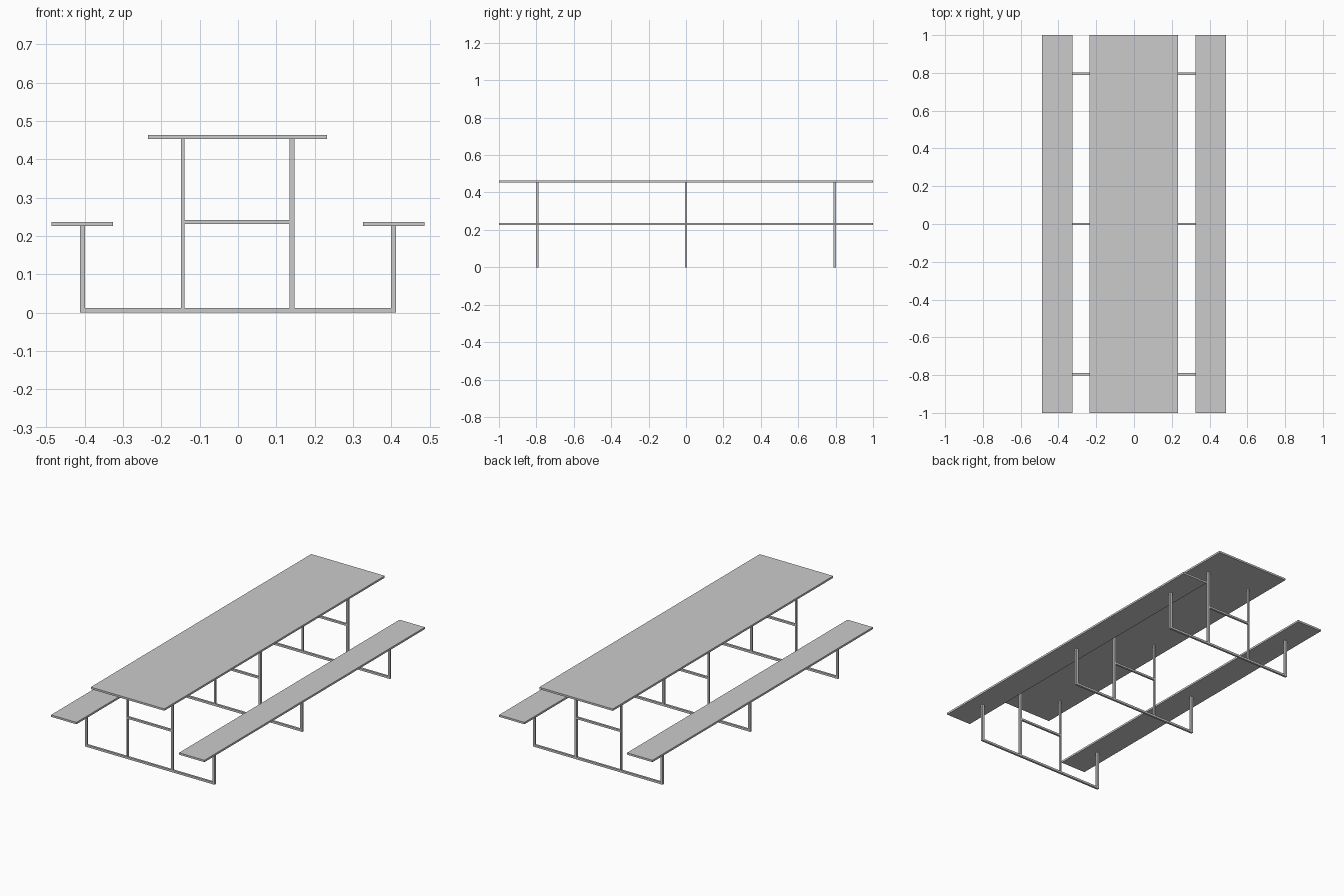
import bpy

if "Cube" in bpy.data.objects:
    bpy.data.objects.remove(bpy.data.objects["Cube"])


def box(name, x, y, z):
    """Axis-aligned box from (min, max) ranges."""
    lo, hi = zip(x, y, z)
    bpy.ops.mesh.primitive_cube_add(size=1, location=[(a + b) / 2 for a, b in zip(lo, hi)])
    ob = bpy.context.object
    ob.name = name
    ob.scale = [b - a for a, b in zip(lo, hi)]
    bpy.ops.object.transform_apply(location=False, rotation=False, scale=True)
    return ob


# Table top and the two benches
box("table_top", (-0.235, 0.232), (-1, 1), (0.453, 0.464))
for side, s in (("left", -1), ("right", 1)):
    box(f"{side}_bench_seat", sorted((s * 0.326, s * 0.487)), (-1, 1), (0.226, 0.237))

# Three tubular support frames
BAR = 0.012
for label, yc in (("front", -0.795), ("middle", 0), ("back", 0.795)):
    y = (yc - BAR / 2, yc + BAR / 2)
    # Ground bar
    box(f"{label}_ground_bar", (-0.412, 0.412), y, (0, BAR))
    # Bench posts
    for side, s in (("left", -1), ("right", 1)):
        box(f"{label}_{side}_bench_post", sorted((s * 0.399, s * 0.412)), y, (BAR, 0.226))
    # Table legs and the brace between them
    box(f"{label}_left_table_leg", (-0.149, -0.140), y, (BAR, 0.453))
    box(f"{label}_right_table_leg", (0.134, 0.147), y, (BAR, 0.453))
    box(f"{label}_brace", (-0.140, 0.134), y, (0.231, 0.242))
